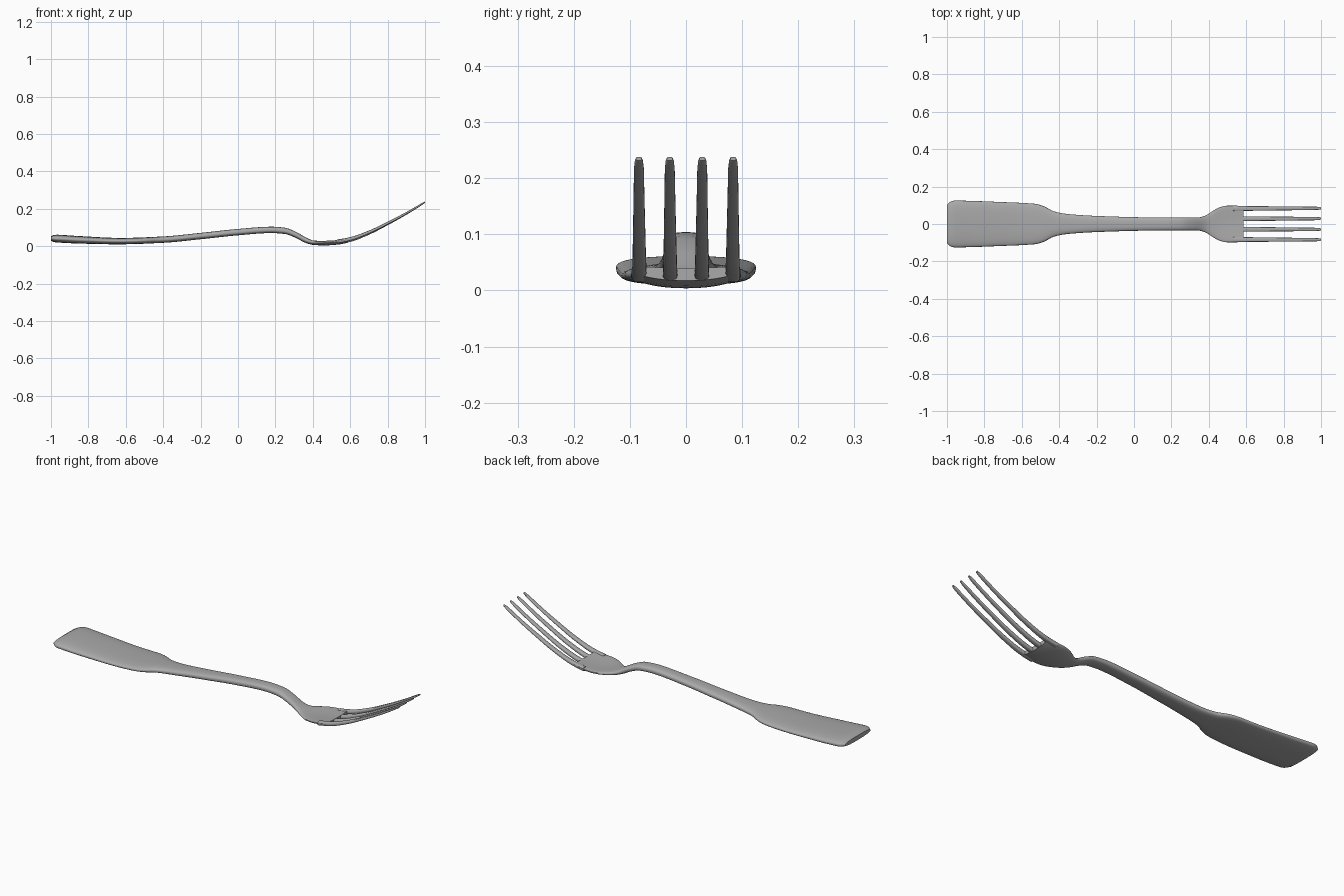
import bpy, bmesh, math

cube = bpy.data.objects.get("Cube")
if cube:
    bpy.data.objects.remove(cube)

steel = bpy.data.materials.new("brushed steel grey")
steel.use_nodes = True
GREY = (0.4, 0.4, 0.4, 1)
steel.diffuse_color = GREY
steel.node_tree.nodes["Principled BSDF"].inputs["Base Color"].default_value = GREY


def curve(points, x):
    """Smooth Hermite interpolation through (x, value) points."""
    last = len(points) - 1

    def slope(i):
        if i == 0 or i == last:
            return 0 if i == 0 else (points[i][1] - points[i-1][1]) / (points[i][0] - points[i-1][0])
        a = (points[i][1] - points[i-1][1]) / (points[i][0] - points[i-1][0])
        b = (points[i+1][1] - points[i][1]) / (points[i+1][0] - points[i][0])
        return 0 if a * b <= 0 else 2 * a * b / (a + b)

    for i in range(last):
        (x0, v0), (x1, v1) = points[i], points[i + 1]
        if x <= x1 or i == last - 1:
            h = x1 - x0
            t = min(max((x - x0) / h, 0), 1)
            return (v0 * (1 + 2*t) * (1-t)**2 + slope(i) * h * t * (1-t)**2
                    + v1 * t*t * (3 - 2*t) + slope(i + 1) * h * t*t * (t - 1))


def loft(name, stations, section, sides, power):
    """Skin superelliptic rings; section(x) gives y, z, half width, half thickness, dish."""
    bm = bmesh.new()
    rings = []
    for x in stations:
        y, z, w, h, dish = section(x)
        ring = []
        for k in range(sides):
            a = 2 * math.pi * k / sides
            c, s = math.cos(a), math.sin(a)
            u = math.copysign(abs(c) ** (2 / power), c)
            v = math.copysign(abs(s) ** (2 / power), s)
            ring.append(bm.verts.new((x, y + w * u, z + h * v + dish * u * u)))
        rings.append(ring)
    for a, b in zip(rings, rings[1:]):
        for k in range(sides):
            n = (k + 1) % sides
            bm.faces.new((a[k], a[n], b[n], b[k]))
    bm.faces.new(rings[0])
    bm.faces.new(rings[-1][::-1])
    bmesh.ops.recalc_face_normals(bm, faces=bm.faces)
    mesh = bpy.data.meshes.new(name)
    bm.to_mesh(mesh)
    bm.free()
    mesh.materials.append(steel)
    obj = bpy.data.objects.new(name, mesh)
    bpy.context.collection.objects.link(obj)
    bpy.ops.object.select_all(action='DESELECT')
    obj.select_set(True)
    bpy.context.view_layer.objects.active = obj
    bpy.ops.object.shade_smooth_by_angle(angle=math.radians(40))
    return obj


# Side profile (centre height), outline (half width) and thickness along the fork
HEIGHT = [(-1, .041), (-.85, .034), (-.63, .027), (-.4, .035), (-.2, .054), (0, .075),
          (.18, .087), (.25, .082), (.31, .06), (.36, .033), (.4, .019), (.46, .015),
          (.52, .018), (.6, .032), (.7, .069), (.8, .119), (.9, .174), (1, .235)]
WIDTH = [(-1, .104), (-.985, .118), (-.96, .125), (-.7, .117), (-.53, .108), (-.48, .094),
         (-.43, .068), (-.36, .054), (-.2, .043), (.1, .035), (.34, .034), (.38, .044),
         (.42, .069), (.46, .09), (.5, .098), (.6, .097)]
THICK = [(-1, .012), (-.985, .019), (-.96, .021), (-.6, .017), (-.2, .017), (.2, .017),
         (.34, .016), (.4, .012), (.5, .011), (.6, .011)]
DISH = [(-1, 0), (.36, 0), (.48, .009), (.6, .009), (1, 0)]

# Handle, neck and head plate as one skin
ROOT = .585
body_x = [-1, -.996, -.99, -.98, -.97] + [-.96 + (ROOT + .96) * i / 90 for i in range(91)]
loft("handle_and_head", body_x,
     lambda x: (0, curve(HEIGHT, x), curve(WIDTH, x), curve(THICK, x), curve(DISH, x)),
     40, 2.6)


# Four tapering tines, mirrored across the middle
def tine(name, root_y, tip_y):
    start = .53

    def section(x):
        t = (x - start) / (1 - start)
        y = root_y + (tip_y - root_y) * t
        lift = curve(DISH, x) * (y / .097) ** 2
        tip = min(1, .6 + (1 - x) / .015 * .4)
        return (y, curve(HEIGHT, x) + lift, (.0135 - .005 * t) * tip,
                (.0105 - .005 * t) * tip, 0)

    xs = [start + (.99 - start) * i / 24 for i in range(25)] + [.996, 1]
    loft(name, xs, section, 16, 3.5)


for side, sign in (("left", 1), ("right", -1)):
    tine("outer_tine_" + side, sign * .083, sign * .084)
    tine("inner_tine_" + side, sign * .028, sign * .029)
